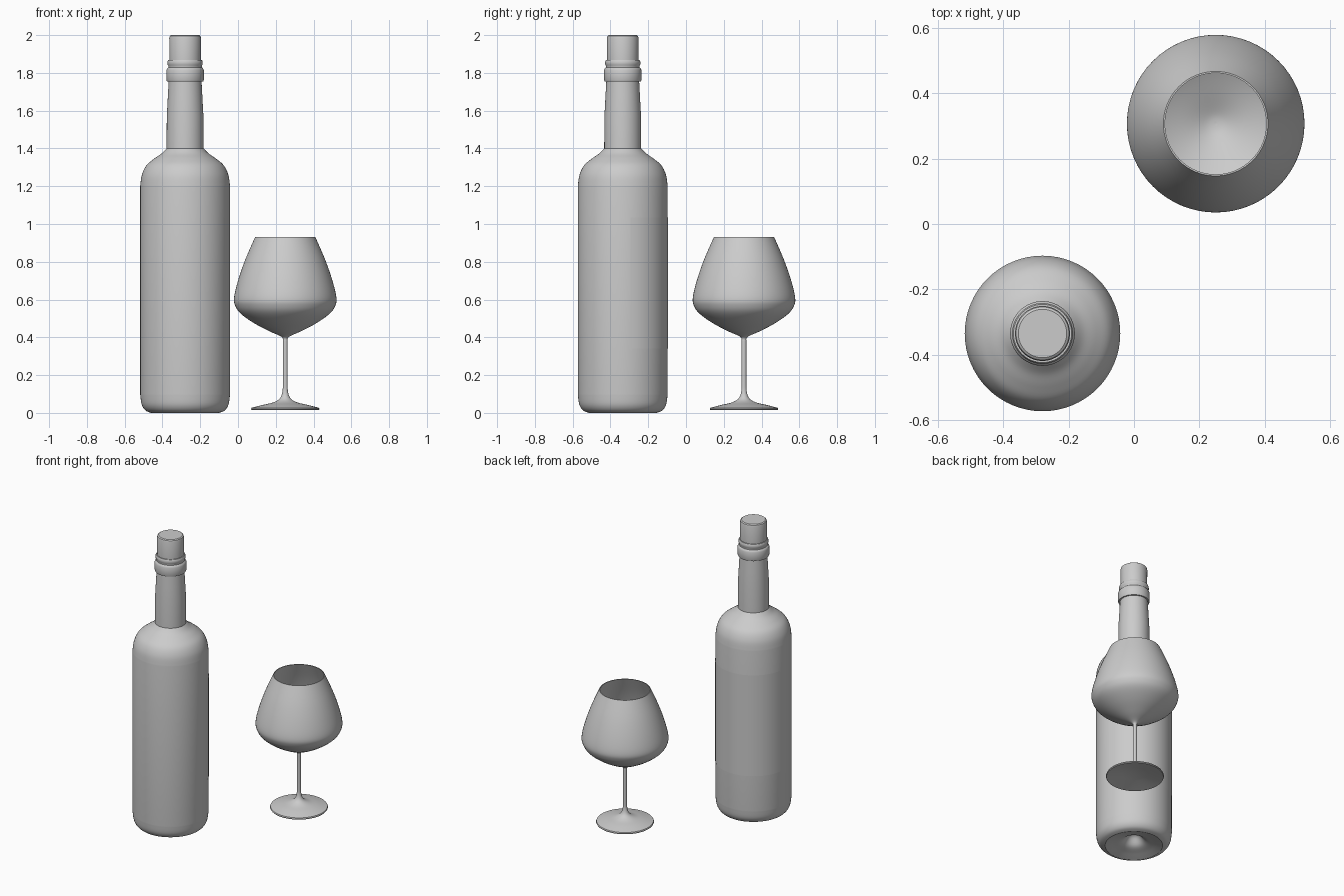
import bpy, bmesh, math

if "Cube" in bpy.data.objects:
    bpy.data.objects.remove(bpy.data.objects["Cube"])

BOTTLE = (-0.28, -0.335)
GLASS = (0.25, 0.307)


def smooth_curve(pts, n=5):
    """Catmull-Rom resample of a profile run."""
    out = []
    for i in range(len(pts) - 1):
        a, b, c, d = (pts[max(i - 1, 0)], pts[i], pts[i + 1], pts[min(i + 2, len(pts) - 1)])
        for k in range(n):
            t = k / n
            out.append(tuple(0.5 * (2 * q + (r - p) * t + (2 * p - 5 * q + 4 * r - s) * t * t
                                    + (3 * q - p - 3 * r + s) * t ** 3)
                             for p, q, r, s in zip(a, b, c, d)))
    return out + [pts[-1]]


def lathe(name, profile, centre, steps=64, start=0, sweep=360, closed=False):
    bm = bmesh.new()
    vs = [bm.verts.new((r * math.cos(math.radians(start)), r * math.sin(math.radians(start)), z))
          for r, z in profile]
    es = [bm.edges.new(p) for p in zip(vs, vs[1:])]
    if closed:
        es.append(bm.edges.new((vs[-1], vs[0])))
    bmesh.ops.spin(bm, geom=vs + es, cent=(0, 0, 0), axis=(0, 0, 1),
                   angle=math.radians(sweep), steps=steps)
    bmesh.ops.remove_doubles(bm, verts=bm.verts, dist=1e-5)
    bmesh.ops.recalc_face_normals(bm, faces=bm.faces)
    me = bpy.data.meshes.new(name)
    bm.to_mesh(me)
    bm.free()
    ob = bpy.data.objects.new(name, me)
    ob.location = (*centre, 0)
    bpy.context.collection.objects.link(ob)
    bpy.context.view_layer.objects.active = ob
    ob.select_set(True)
    bpy.ops.object.shade_smooth_by_angle(angle=math.radians(35))
    ob.select_set(False)
    return ob


# Bottle: hollow punt, rounded heel, straight body, shoulder, neck and lip rings
punt = smooth_curve([(0, 0.09), (0.03, 0.08), (0.07, 0.035), (0.13, 0.015), (0.18, 0.0)])
heel = smooth_curve([(0.18, 0.0), (0.21, 0.013), (0.23, 0.045), (0.238, 0.10)])
shoulder = smooth_curve([(0.238, 1.20), (0.229, 1.26), (0.205, 1.31), (0.165, 1.345),
                         (0.125, 1.373), (0.098, 1.40)])
neck = [(0.097, 1.57), (0.091, 1.68), (0.087, 1.755)]
lip = [(0.096, 1.755), (0.099, 1.762), (0.099, 1.815), (0.095, 1.824), (0.089, 1.829),
       (0.089, 1.838), (0.093, 1.844), (0.093, 1.86), (0.089, 1.868), (0.083, 1.868)]
lathe("bottle", punt + heel + shoulder + neck + lip, BOTTLE)

# Capped stopper above the lip
lathe("stopper", [(0.083, 1.86), (0.084, 1.985), (0.081, 1.995), (0.074, 2.0), (0, 2.0)], BOTTLE)

# Thin paper label wrapped round the back
lathe("label", [(0.2395, 0.34), (0.2395, 1.035)], BOTTLE, 32, 10, 160)

# Glass: concave foot, stem and thin tapered bowl in one profile
foot = [(0, 0.045), (0.08, 0.035), (0.178, 0.015), (0.181, 0.02), (0.178, 0.027)]
stem = smooth_curve([(0.178, 0.027), (0.12, 0.042), (0.065, 0.055), (0.03, 0.075),
                     (0.015, 0.11), (0.0125, 0.16)])
outer = smooth_curve([(0.0125, 0.38), (0.02, 0.403), (0.09, 0.435), (0.17, 0.478),
                      (0.235, 0.525), (0.264, 0.565), (0.271, 0.61), (0.25, 0.70),
                      (0.212, 0.81), (0.16, 0.93)])
inner = smooth_curve([(0.155, 0.93), (0.207, 0.81), (0.245, 0.70), (0.266, 0.61),
                      (0.258, 0.567), (0.23, 0.53), (0.165, 0.485), (0.085, 0.445),
                      (0.03, 0.42), (0, 0.415)])
lathe("wine_glass", foot + stem + outer + inner, GLASS)
